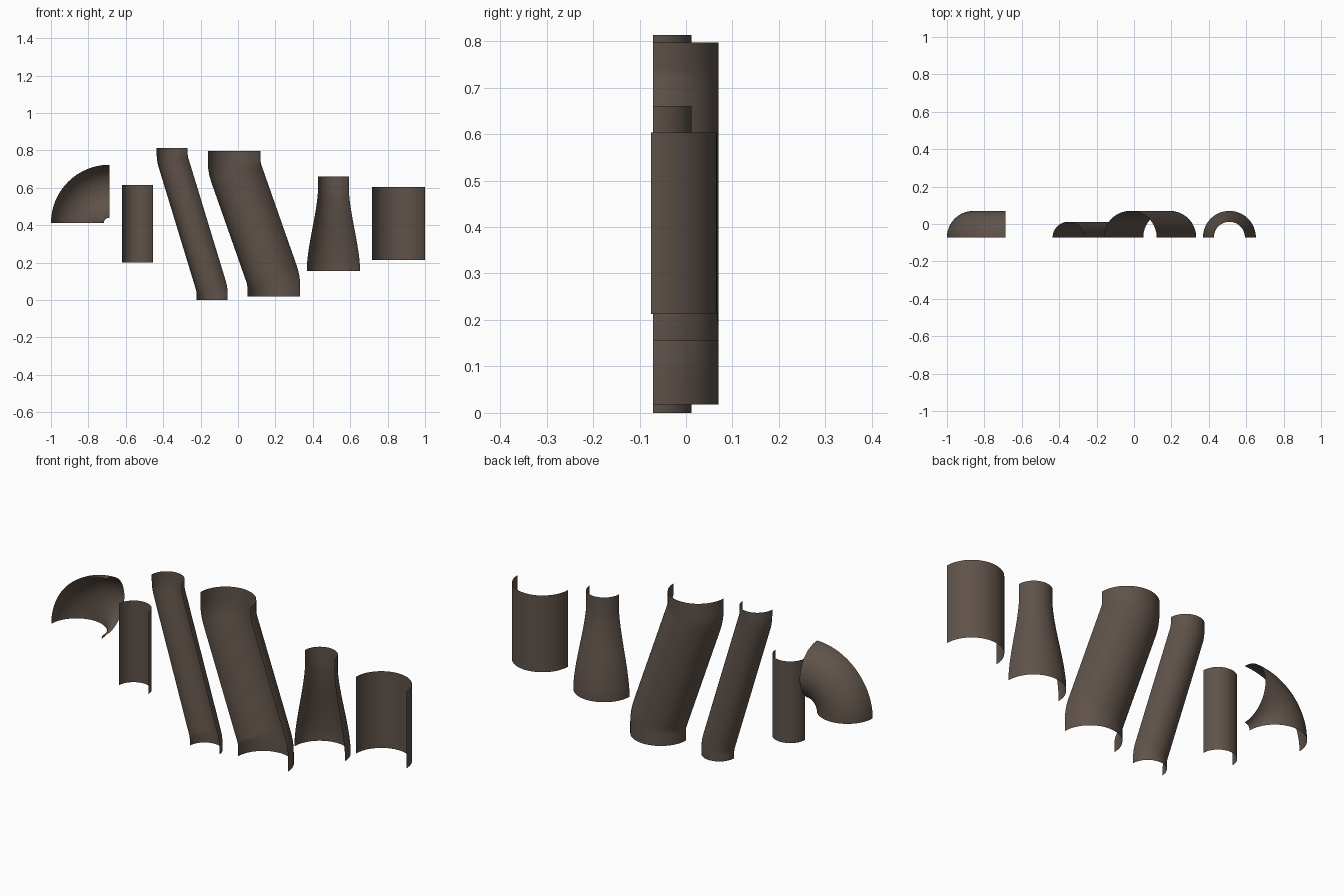
import bpy, bmesh, math

if "Cube" in bpy.data.objects:
    bpy.data.objects.remove(bpy.data.objects["Cube"])

SEG = 32            # steps round each half circle
BIG, SMALL = 0.1415, 0.083
Y0 = -0.0715        # open front plane

mat = bpy.data.materials.new("weathered brown")
mat.diffuse_color = (0.115, 0.085, 0.068, 1)
mat.use_nodes = True
mat.node_tree.nodes["Principled BSDF"].inputs["Base Color"].default_value = mat.diffuse_color


def half_pipe(name, stations, y0=Y0):
    """Sweep an open half circle; stations are (x, z, heading from up, radius)."""
    bm = bmesh.new()
    rings = []
    for x, z, a, r in stations:
        ring = []
        for i in range(SEG + 1):
            t = math.pi * i / SEG
            u = r * math.cos(t)
            ring.append(bm.verts.new((x + u * math.cos(a), y0 + r * math.sin(t),
                                      z - u * math.sin(a))))
        rings.append(ring)
    for lo, hi in zip(rings, rings[1:]):
        for i in range(SEG):
            bm.faces.new((lo[i], lo[i + 1], hi[i + 1], hi[i]))
    bm.normal_update()
    # face the shell outwards (towards the back)
    if sum(f.normal.y for f in bm.faces) < 0:
        bmesh.ops.reverse_faces(bm, faces=bm.faces)
    for f in bm.faces:
        f.smooth = True
    me = bpy.data.meshes.new(name)
    bm.to_mesh(me)
    bm.free()
    me.materials.append(mat)
    ob = bpy.data.objects.new(name, me)
    bpy.context.collection.objects.link(ob)
    return ob


def offset_path(x0, z0, x1, z1, r, bend, end):
    """Vertical end, arc, slanted run, arc, vertical end (moving up and left)."""
    dx, h = x0 - x1, z1 - z0 - 2 * end
    # find the slant angle that joins both arcs
    lo, hi = 0.0, 1.0
    for _ in range(40):
        a = (lo + hi) / 2
        run = (h - 2 * bend * math.sin(a)) / math.cos(a)
        if 2 * bend * (1 - math.cos(a)) + run * math.sin(a) < dx:
            lo = a
        else:
            hi = a
    n = 8
    arc = [a * i / n for i in range(n + 1)]
    pts = [(x0, z0, 0, r)]
    pts += [(x0 - bend * (1 - math.cos(t)), z0 + end + bend * math.sin(t), -t, r) for t in arc]
    pts += [(x1 + bend * (1 - math.cos(t)), z1 - end - bend * math.sin(t), -t, r)
            for t in reversed(arc)]
    pts.append((x1, z1, 0, r))
    return pts


# quarter-turn elbow
R = 0.1705
elbow = []
for i in range(25):
    t = math.pi / 2 * i / 24
    elbow.append((-0.688 - R * math.cos(t), 0.411 + R * math.sin(t), t, BIG))
half_pipe("elbow_shell", elbow)

# straight shells
half_pipe("narrow_straight_shell", [(-0.537, 0.2, 0, SMALL), (-0.537, 0.615, 0, SMALL)])
half_pipe("wide_straight_shell", [(0.8585, 0.213, 0, BIG), (0.8585, 0.603, 0, BIG)], -0.075)

# slanted offset shells
half_pipe("narrow_offset_shell", offset_path(-0.138, 0, -0.352, 0.813, SMALL, 0.17, 0.03))
half_pipe("wide_offset_shell", offset_path(0.191, 0.018, -0.02, 0.797, BIG, 0.2, 0.055))

# reducer: wide foot easing into a narrow neck
reducer = [(0.51, 0.155, 0, BIG)]
for i in range(17):
    s = i / 16
    e = 0.5 * s + 0.5 * s * s * (3 - 2 * s)
    reducer.append((0.51, 0.19 + 0.385 * s, 0, BIG + (SMALL - BIG) * e))
reducer.append((0.51, 0.66, 0, SMALL))
half_pipe("reducer_shell", reducer)
